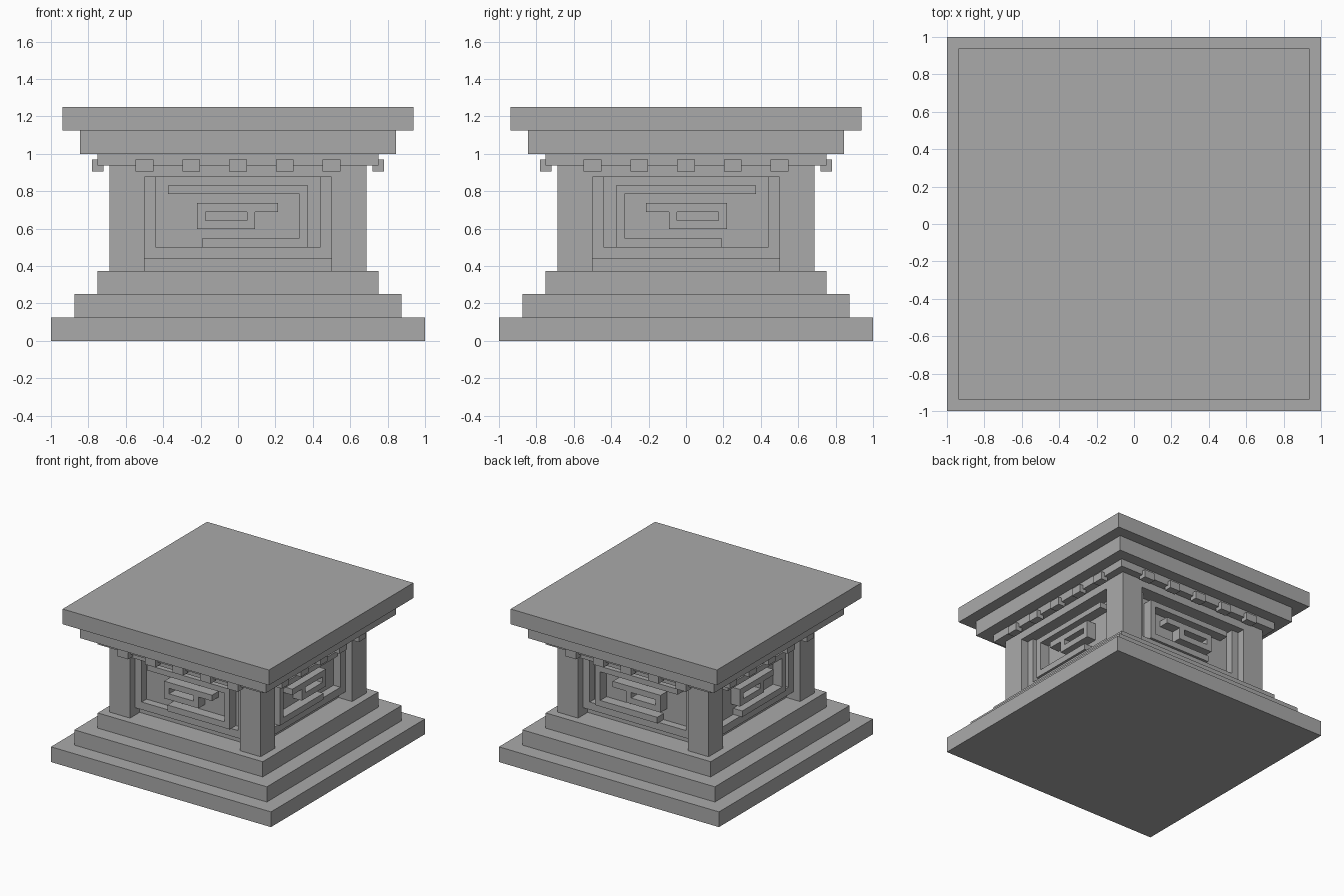
import bpy, bmesh

if "Cube" in bpy.data.objects:
    bpy.data.objects.remove(bpy.data.objects["Cube"])

stone = bpy.data.materials.new("grey_stone")
stone.diffuse_color = (0.4, 0.4, 0.4, 1)
stone.use_nodes = True
stone.node_tree.nodes["Principled BSDF"].inputs["Base Color"].default_value = stone.diffuse_color

# Maps a front-side point to each of the four sides
SIDES = [lambda x, y: (x, y), lambda x, y: (x, -y),
         lambda x, y: (-y, -x), lambda x, y: (y, -x)]


def make_boxes(name, boxes):
    """One object from boxes given as two opposite corners."""
    bm = bmesh.new()
    for lo, hi in boxes:
        verts = bmesh.ops.create_cube(bm, size=1)["verts"]
        for v in verts:
            v.co = [(a + b) / 2 + c * abs(b - a) for a, b, c in zip(lo, hi, v.co)]
    mesh = bpy.data.meshes.new(name)
    bm.to_mesh(mesh)
    bm.free()
    mesh.materials.append(stone)
    obj = bpy.data.objects.new(name, mesh)
    bpy.context.collection.objects.link(obj)


def slab(name, half, z0, z1):
    make_boxes(name, [((-half, -half, z0), (half, half, z1))])


def on_sides(name, rects, inner, outer):
    """Repeat front rectangles (x0, x1, z0, z1) on all four sides."""
    boxes = []
    for side in SIDES:
        for x0, x1, z0, z1 in rects:
            boxes.append(((*side(x0, -inner), z0), (*side(x1, -outer), z1)))
    make_boxes(name, boxes)


# Stepped base
slab("base_step_lower", 1.0, 0, 0.125)
slab("base_step_middle", 0.875, 0.125, 0.25)
slab("base_step_upper", 0.75, 0.25, 0.375)

# Body: recessed core, corner posts and lintel
slab("core", 0.5625, 0.375, 0.875)
make_boxes("corner_posts", [((sx * 0.5, sy * 0.5, 0.375), (sx * 0.6875, sy * 0.6875, 0.875))
                            for sx in (-1, 1) for sy in (-1, 1)])
slab("lintel", 0.6875, 0.875, 0.9375)

# Raised frame around each recessed panel
on_sides("panel_frame", [(-0.5, -0.4375, 0.4375, 0.875), (0.4375, 0.5, 0.4375, 0.875),
                         (-0.4375, 0.4375, 0.4375, 0.5)], 0.5625, 0.625)

# Outer hook and inner ring of the key pattern
on_sides("key_pattern_hook", [(-0.375, 0.375, 0.785, 0.83), (0.328, 0.375, 0.55, 0.785),
                              (-0.19, 0.375, 0.5, 0.55)], 0.5625, 0.645)
on_sides("key_pattern_ring", [(-0.22, 0.215, 0.69, 0.738), (-0.22, -0.175, 0.645, 0.69),
                              (0.047, 0.092, 0.645, 0.69), (-0.22, 0.092, 0.597, 0.645)],
         0.5625, 0.645)

# Cornice with small blocks under its edge
slab("cornice_lower", 0.75, 0.9375, 1.0)
slab("cornice_middle", 0.844, 1.0, 1.125)
slab("top_slab", 0.9375, 1.125, 1.25)
on_sides("cornice_blocks", [(i * 0.25 - 0.047, i * 0.25 + 0.047, 0.906, 0.969)
                            for i in range(-2, 3)], 0.719, 0.781)
